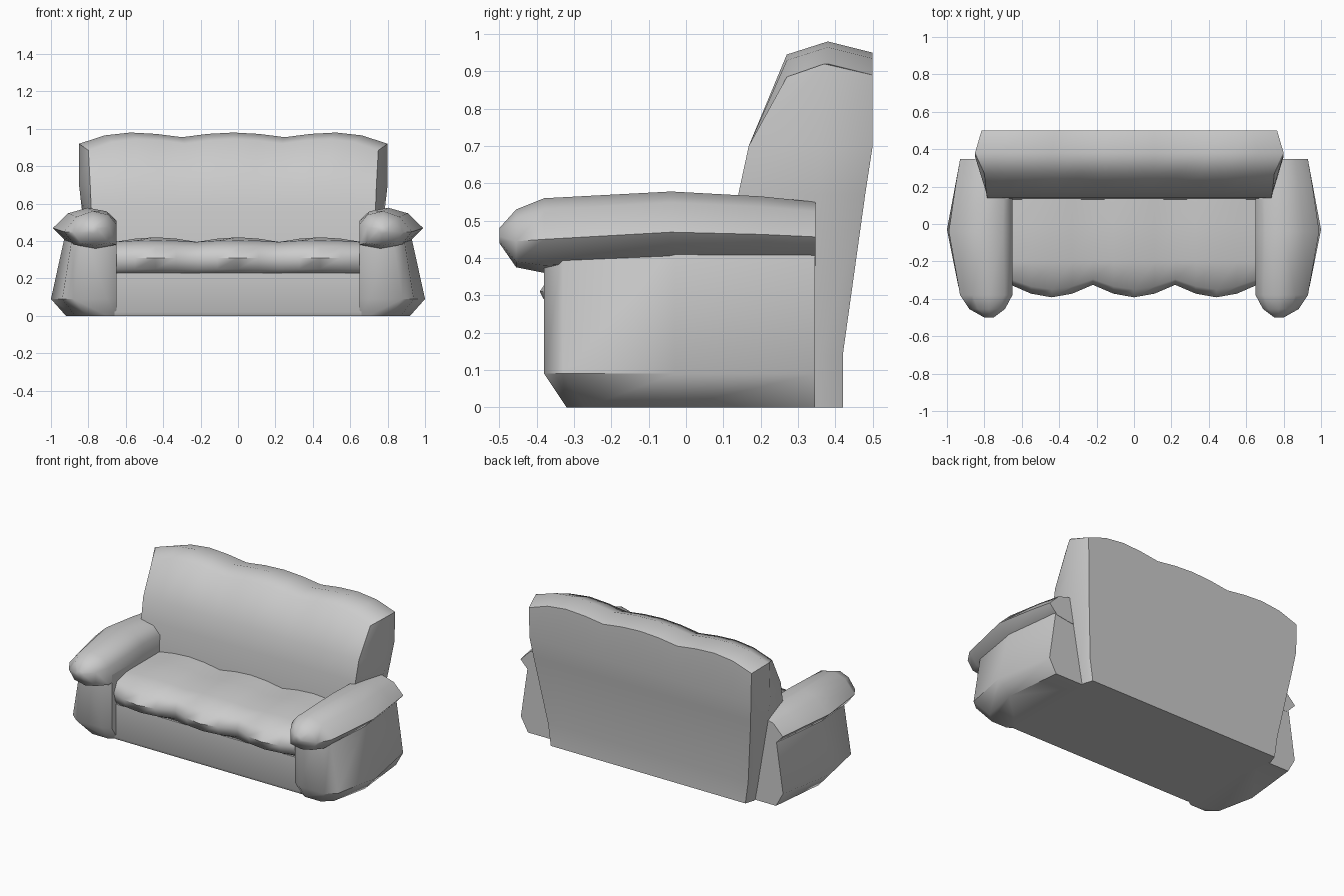
import bpy, bmesh
from math import sin, pi, radians

if "Cube" in bpy.data.objects:
    bpy.data.objects.remove(bpy.data.objects["Cube"])


def loft(name, loops, cap_start=True, cap_end=True, mirror=False, angle=50):
    """Skin a list of equal-length closed loops into one smooth-shaded object."""
    bm = bmesh.new()
    rings = [[bm.verts.new(p) for p in loop] for loop in loops]
    n = len(rings[0])
    for a, b in zip(rings, rings[1:]):
        for i in range(n):
            j = (i + 1) % n
            bm.faces.new((a[i], a[j], b[j], b[i]))
    if cap_start:
        bm.faces.new(rings[0][::-1])
    if cap_end:
        bm.faces.new(rings[-1])
    bmesh.ops.remove_doubles(bm, verts=bm.verts, dist=0.0005)
    bmesh.ops.recalc_face_normals(bm, faces=bm.faces)
    mesh = bpy.data.meshes.new(name)
    bm.to_mesh(mesh)
    bm.free()
    obj = bpy.data.objects.new(name, mesh)
    bpy.context.collection.objects.link(obj)
    bpy.ops.object.select_all(action='DESELECT')
    bpy.context.view_layer.objects.active = obj
    obj.select_set(True)
    bpy.ops.object.shade_smooth_by_angle(angle=radians(angle))
    if mirror:
        obj.modifiers.new("Mirror", 'MIRROR').use_mirror_merge = False
    return obj


STEPS = 12


def lobe(i):
    """Three cushion bulges across the width: 0 in the valleys, 1 on the peaks."""
    return abs(sin(3 * pi * i / STEPS))


# Base plinth
base_profile = [(-0.30, 0), (-0.31, 0.02), (-0.31, 0.23), (0.16, 0.23), (0.16, 0)]
loft("base", [[(x, y, z) for y, z in base_profile] for x in (-0.66, 0.66)], angle=30)

# Seat cushion with three bulges
seat = []
for i in range(STEPS + 1):
    x, a = -0.66 + 1.32 * i / STEPS, lobe(i)
    profile = [(-0.29, 0.22), (-0.31 - 0.05 * a, 0.25), (-0.325 - 0.067 * a, 0.31),
               (-0.295 - 0.055 * a, 0.37), (-0.2, 0.395 + 0.01 * a),
               (0, 0.395 + 0.025 * a), (0.2, 0.395 + 0.025 * a), (0.2, 0.22)]
    seat.append([(x, y, z) for y, z in profile])
loft("seat", seat)


# Backrest: stacked outlines with a scalloped top
def drop(i):
    edge = min(i, STEPS - i)
    return 0.025 * (1 - lobe(i)) + (0.035 if edge == 0 else 0.008 if edge == 1 else 0)


# z front, z back, y front, y back, y side, half widths front / back / side, scallop
levels = [
    (0.00, 0.00, 0.15, 0.42, 0.36, 0.68, 0.69, 0.71, 0),
    (0.14, 0.14, 0.12, 0.42, 0.36, 0.70, 0.71, 0.735, 0),
    (0.57, 0.57, 0.14, 0.48, 0.36, 0.76, 0.77, 0.81, 0),
    (0.70, 0.70, 0.168, 0.50, 0.36, 0.765, 0.785, 0.825, 0),
    (0.945, 0.95, 0.27, 0.50, 0.37, 0.775, 0.79, 0.825, 1),
    (0.98, 0.98, 0.38, 0.38, 0.38, 0.825, 0.825, 0.825, 1),
]
back = []
for zf, zb, yf, yb, ys, wf, wb, ws, s in levels:
    cx = -0.025
    span = [2 * i / STEPS - 1 for i in range(STEPS + 1)]
    front = [(cx + t * wf, yf, zf - s * drop(i)) for i, t in enumerate(span)]
    rear = [(cx + t * wb, yb, zb - s * drop(i)) for i, t in enumerate(span)]
    zs = (zb if s == 0 else 0.98) - s * drop(0)
    back.append(front + [(cx + ws, ys, zs)] + rear[::-1] + [(cx - ws, ys, zs)])
loft("backrest", back, cap_end=False)


# Arm side panels
def panel(z, front, outer_front, outer_mid, outer_rear):
    return [(0.65, 0.345, z), (0.65, front + 0.03, z), (0.70, front, z),
            (outer_front - 0.06, front, z), (outer_front, front + 0.05, z),
            (outer_mid, -0.03, z), (outer_rear, 0.345, z)]


loft("arm_panel", [panel(0, -0.32, 0.87, 0.92, 0.88),
                   panel(0.09, -0.38, 0.94, 1.0, 0.93),
                   panel(0.43, -0.38, 0.885, 0.925, 0.88)], mirror=True)

# Rounded arm pads, lofted from rear to front
pad_profile = [(0, 0.1), (0, 0.65), (0.15, 0.9), (0.45, 1),
               (0.76, 0.85), (1, 0.45), (0.8, 0.1), (0.4, 0)]
pad_sections = [(0.347, 0.65, 0.93, 0.38, 0.55), (0.2, 0.65, 0.955, 0.38, 0.565),
                (-0.04, 0.65, 0.99, 0.38, 0.578), (-0.38, 0.65, 0.93, 0.36, 0.56),
                (-0.455, 0.69, 0.88, 0.375, 0.53), (-0.5, 0.75, 0.80, 0.44, 0.48)]
loft("arm_pad", [[(x0 + u * (x1 - x0), y, z0 + v * (z1 - z0)) for u, v in pad_profile]
                 for y, x0, x1, z0, z1 in pad_sections], mirror=True)
